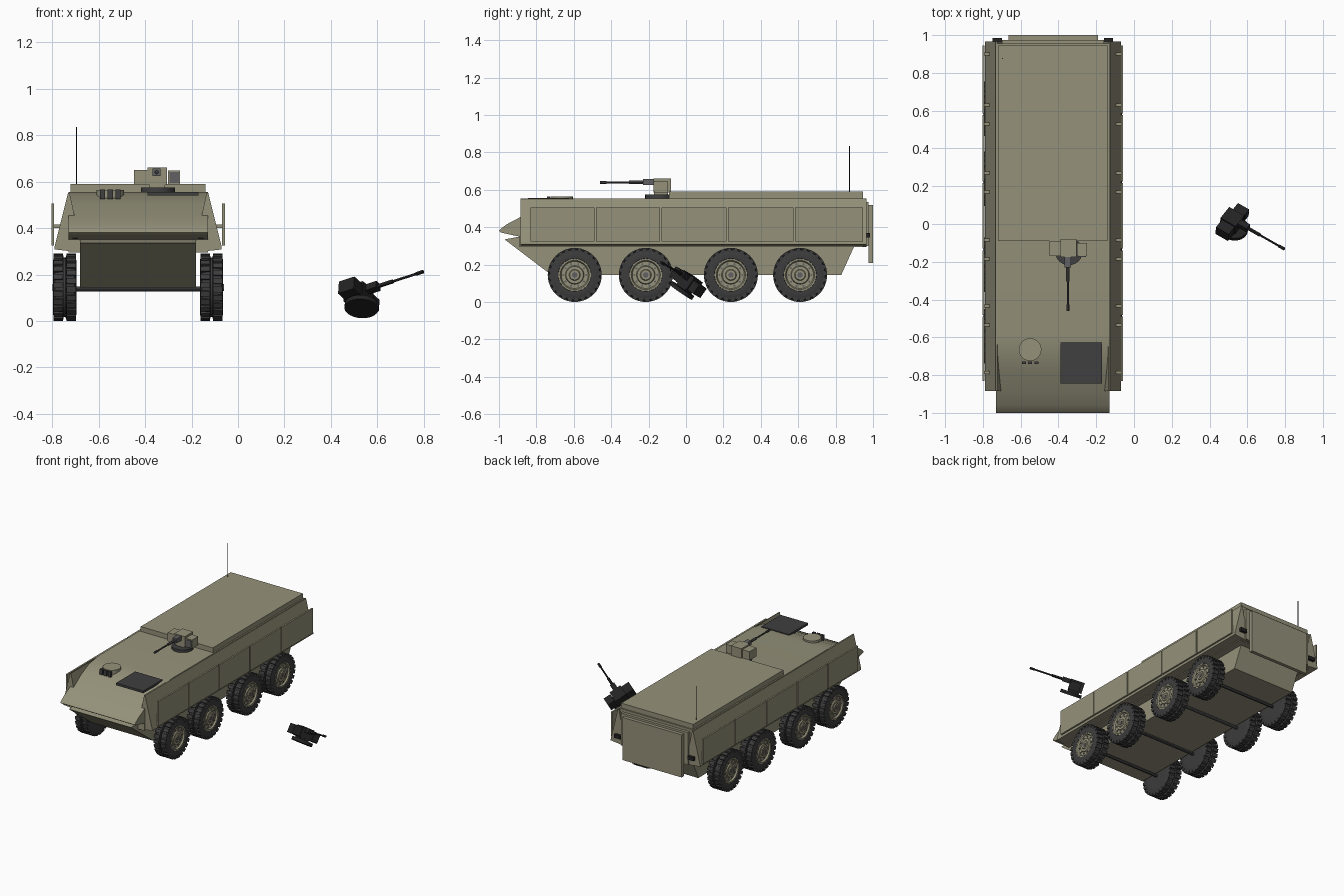
import bpy, bmesh, math
from mathutils import Matrix, Vector

if "Cube" in bpy.data.objects:
    bpy.data.objects.remove(bpy.data.objects["Cube"])

CX = -0.43  # centre line of the vehicle


def mat(name, rgb):
    m = bpy.data.materials.new(name)
    m.diffuse_color = (*rgb, 1)
    m.use_nodes = True
    m.node_tree.nodes["Principled BSDF"].inputs["Base Color"].default_value = m.diffuse_color
    return m


OLIVE = mat("olive", (0.30, 0.285, 0.195))
RUBBER = mat("rubber", (0.045, 0.045, 0.045))
PLATE = mat("dark_plate", (0.05, 0.05, 0.05))
BLACK = mat("black", (0.017, 0.017, 0.018))
GREY = mat("grey", (0.12, 0.12, 0.125))


def finish(name, bm, m, smooth=0):
    bmesh.ops.recalc_face_normals(bm, faces=bm.faces[:])
    me = bpy.data.meshes.new(name)
    bm.to_mesh(me)
    bm.free()
    me.materials.append(m)
    ob = bpy.data.objects.new(name, me)
    bpy.context.collection.objects.link(ob)
    if smooth:
        bpy.ops.object.select_all(action='DESELECT')
        ob.select_set(True)
        bpy.context.view_layer.objects.active = ob
        bpy.ops.object.shade_smooth_by_angle(angle=math.radians(smooth))
    return ob


def add_box(bm, lo, hi, M=Matrix()):
    c = (Vector(lo) + Vector(hi)) / 2
    s = Vector(hi) - Vector(lo)
    bmesh.ops.create_cube(bm, size=1, matrix=M @ Matrix.Translation(c) @ Matrix.Diagonal((*s, 1)))


def box(name, lo, hi, m, M=Matrix()):
    bm = bmesh.new()
    add_box(bm, lo, hi, M)
    return finish(name, bm, m)


def add_cyl(bm, a, b, r, n=16, M=Matrix()):
    a, b = Vector(a), Vector(b)
    q = (b - a).to_track_quat('Z', 'Y').to_matrix().to_4x4()
    bmesh.ops.create_cone(bm, cap_ends=True, segments=n, radius1=r, radius2=r, depth=(b - a).length,
                          matrix=M @ Matrix.Translation((a + b) / 2) @ q)


def cyl(name, a, b, r, m, n=16, M=Matrix()):
    bm = bmesh.new()
    add_cyl(bm, a, b, r, n, M)
    return finish(name, bm, m, 30)


def prism(name, pts, step, m, smooth=0):
    """Extrude a closed polygon of 3D points along a vector."""
    bm = bmesh.new()
    f = bm.faces.new([bm.verts.new(p) for p in pts])
    ext = bmesh.ops.extrude_face_region(bm, geom=[f])
    bmesh.ops.translate(bm, vec=step, verts=[v for v in ext['geom'] if isinstance(v, bmesh.types.BMVert)])
    return finish(name, bm, m, smooth)


def lathe(name, prof, M, m, n=32):
    """Spin an (x, radius) profile about the local x axis."""
    bm = bmesh.new()
    rings = []
    for x, r in prof:
        rings.append([bm.verts.new(M @ Vector((x, r * math.cos(2 * math.pi * i / n), r * math.sin(2 * math.pi * i / n))))
                      for i in range(n)])
    for a, b in zip(rings, rings[1:]):
        for i in range(n):
            bm.faces.new((a[i], a[(i + 1) % n], b[(i + 1) % n], b[i]))
    bm.faces.new(rings[0])
    bm.faces.new(rings[-1])
    return finish(name, bm, m, 35)


# Hull with sloping nose
side = [(0.955, .555), (-.58, .555), (-.68, .543), (-.78, .506), (-.89, .452), (-.96, .415), (-.99, .392),
        (-1.0, .38), (-.99, .372), (-.89, .35), (-.89, .295), (.945, .295)]
prism("upper_hull", [(CX - .30, y, z) for y, z in side], (.60, 0, 0), OLIVE, 25)
low = [(-.97, .335), (-.72, .145), (.83, .145), (.90, .30), (-.89, .35)]
prism("lower_hull", [(CX - .25, y, z) for y, z in low], (.50, 0, 0), OLIVE)
box("roof_plate", (CX - .29, -.09, .55), (CX + .29, .945, .59), OLIVE)

EDGES = [-.835, -.485, -.135, .22, .58, .95]
for s, tag in ((-1, "left"), (1, "right")):
    # Sponson wedge
    sec = [(.295, .553), (.302, .550), (.36, .318), (.36, .308), (.24, .295)]
    prism("sponson_" + tag, [(CX + s * x, -.885, z) for x, z in sec], (0, 1.85, 0), OLIVE)
    # Side armour panels with brackets
    bm = bmesh.new()
    for a, b in zip(EDGES, EDGES[1:]):
        xs = sorted((CX + s * .361, CX + s * .373))
        add_box(bm, (xs[0], a + .004, .325), (xs[1], b - .004, .505))
        xs = sorted((CX + s * .31, CX + s * .362))
        for y in (a + .05, b - .05):
            add_box(bm, (xs[0], y - .008, .40), (xs[1], y + .008, .415))
    finish("side_panels_" + tag, bm, OLIVE)
    # Lamps
    x = CX + s * .295
    box("tail_lamp_" + tag, (x - .025, .95, .345), (x + .025, .985, .37), BLACK)
    box("head_lamp_" + tag, (CX + s * .27 - .012, -.925, .355), (CX + s * .27 + .012, -.91, .368), BLACK)

# Rear ramp
box("rear_frame", (CX - .27, .94, .30), (CX + .27, .975, .535), OLIVE)
box("rear_ramp", (CX - .235, .975, .21), (CX + .24, 1.0, .52), OLIVE)

# Front deck fittings
box("engine_grille", (-.39, -.845, .54), (-.17, -.625, .556), PLATE)
cyl("driver_hatch", (-.55, -.665, .53), (-.55, -.665, .564), .06, OLIVE, 24)
bm = bmesh.new()
for x in (-.583, -.55, -.517):
    add_box(bm, (x - .011, -.742, .525), (x + .011, -.727, .565))
finish("driver_periscopes", bm, PLATE)
cyl("antenna", (-.695, .875, .585), (-.695, .875, .835), .0028, BLACK, 8)


# Wheel with tread lugs, dished rim, hub and bolts; local +x points outward
def wheel(name, M):
    lathe(name + "_tyre", [(-.05, .09), (-.05, .118), (-.042, .134), (-.006, .138), (-.004, .128), (.004, .128),
                           (.006, .138), (.042, .134), (.05, .118), (.047, .088), (.03, .084)], M, RUBBER)
    bm = bmesh.new()
    for i in range(24):
        for row in (-1, 1):
            R = M @ Matrix.Rotation(2 * math.pi * (i + .25 * row) / 24, 4, 'X')
            a, b = sorted((row * .007, row * .048))
            add_box(bm, (a, -.012, .122), (b, .012, .144), R)
    finish(name + "_tread", bm, RUBBER)
    lathe(name + "_rim", [(.02, .087), (.047, .087), (.047, .078), (.036, .072), (.036, .05), (.044, .046),
                          (.044, .03), (.05, .026)], M, OLIVE)
    bm = bmesh.new()
    for i in range(10):
        a = 2 * math.pi * i / 10
        y, z = .061 * math.cos(a), .061 * math.sin(a)
        add_cyl(bm, (.034, y, z), (.041, y, z), .006, 6, M)
    add_cyl(bm, (.045, 0, 0), (.053, 0, 0), .015, 12, M)
    finish(name + "_bolts", bm, GREY)


for i, y in enumerate((-.595, -.215, .24, .61)):
    for s, tag in ((-1, "left"), (1, "right")):
        M = Matrix.Translation((CX + s * .316, y, .145))
        if s < 0:
            M = M @ Matrix.Rotation(math.pi, 4, 'Z')
        wheel(f"wheel_{tag}_{i + 1}", M)
    cyl(f"axle_{i + 1}", (CX - .28, y, .138), (CX + .28, y, .138), .011, RUBBER, 12)


# Remote gun mount, local origin at the ring base, barrel along -y
def gun_mount(name, M, body, side_mat, ring):
    cyl(name + "_ring", (0, 0, -.002), (0, 0, .02), .073, ring, 24, M)
    box(name + "_neck", (-.035, -.025, .018), (.03, .05, .035), body, M)
    box(name + "_housing", (-.045, -.03, .03), (.04, .065, .105), body, M)
    box(name + "_ammo_box", (-.103, -.025, .032), (-.045, .055, .095), body, M)
    box(name + "_sight", (.043, -.025, .032), (.095, .045, .093), body, M)
    box(name + "_sight_window", (.05, -.029, .04), (.09, -.024, .086), side_mat, M)
    box(name + "_gun_body", (-.022, -.085, .07), (.012, -.025, .102), side_mat, M)
    bm = bmesh.new()
    add_cyl(bm, (-.005, -.16, .085), (-.005, -.08, .085), .009, 12, M)
    add_cyl(bm, (-.005, -.29, .085), (-.005, -.16, .085), .0055, 12, M)
    add_cyl(bm, (-.005, -.315, .085), (-.005, -.28, .085), .008, 12, M)
    finish(name + "_barrel", bm, BLACK if body is BLACK else PLATE, 30)


gun_mount("roof_gun", Matrix.Translation((-.345, -.145, .555)), OLIVE, GREY, PLATE)

# Spare gun mount lying tilted beside the vehicle
d = Vector((.838, -.479, .27)).normalized()
u = Vector((.058, .566, .825))
u = (u - d * u.dot(d)).normalized()
r = d.cross(-u)
T = Matrix((r, -d, u)).transposed().to_4x4()
T.translation = (.531, -.027, .055)
gun_mount("spare_gun", T, BLACK, BLACK, BLACK)
